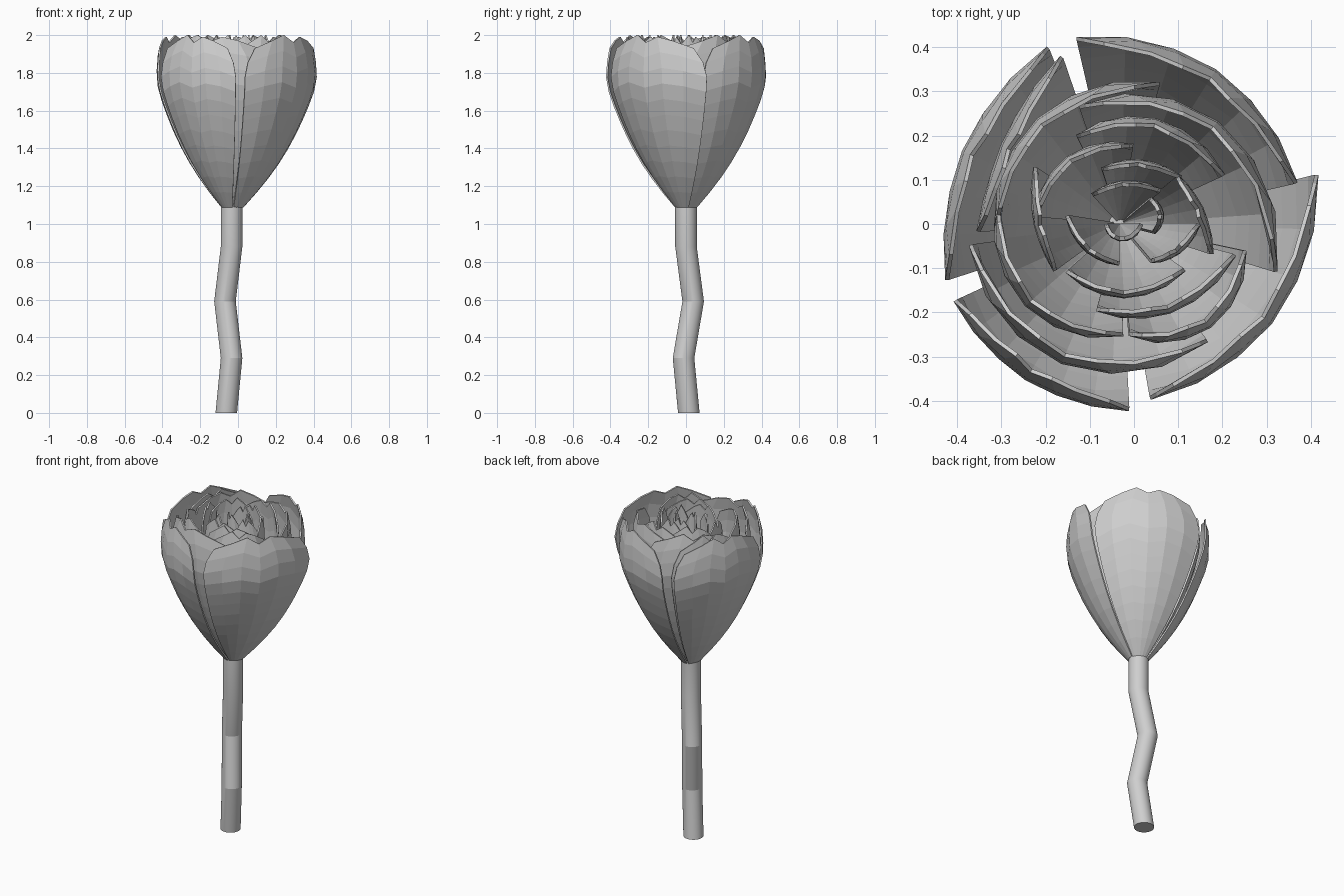
import bpy
import bmesh
from math import cos, sin, radians, pi

if "Cube" in bpy.data.objects:
    bpy.data.objects.remove(bpy.data.objects["Cube"], do_unlink=True)

grey = bpy.data.materials.new("plain_grey")
grey.use_nodes = True
colour = (0.62, 0.62, 0.62, 1)
grey.diffuse_color = colour
grey.node_tree.nodes["Principled BSDF"].inputs["Base Color"].default_value = colour

AXIS_X = -0.033
BASE_Z = 1.09
WIDEST_Z = 1.77
# Bud outline: height and relative radius
OUTLINE = [(1.09, .13), (1.2, .35), (1.3, .52), (1.4, .66), (1.5, .78),
           (1.6, .88), (1.69, .96), (1.77, 1), (1.9, .98), (2.0, .92)]
# Two-lobed top edge of every petal, from one side to the other
TOP_EDGE = [1.93, 1.97, 2.0, 1.96, 1.99, 1.97, 1.93]
ROWS = 11

# Petals: start angle, end angle, then radius at start, middle and end
LAYERS = {
    "outer_petal": [(13, 103, .41, .41, .43), (112, 198, .43, .39, .41),
                    (205, 273, .41, .41, .42), (280, 374, .40, .41, .46)],
    "second_petal": [(109, 183, .40, .32, .32), (74, 182, .33, .30, .28),
                     (-17, 109, .37, .32, .28), (188, 307, .34, .34, .33),
                     (275, 348, .25, .31, .29)],
    "third_petal": [(170, 272, .28, .28, .25), (80, 175, .18, .19, .19),
                    (25, 116, .26, .25, .22), (222, 325, .16, .165, .18),
                    (146, 216, .23, .19, .18), (255, 345, .20, .23, .27)],
    "inner_petal": [(37, 108, .175, .15, .13), (-18, 40, .22, .19, .17),
                    (310, 360, .11, .15, .18), (171, 270, .12, .095, .09)],
    "heart_petal": [(39, 133, .12, .095, .09), (-14, 40, .08, .10, .09),
                    (180, 360, .03, .035, .05)],
}


def outline(z):
    for (z0, r0), (z1, r1) in zip(OUTLINE, OUTLINE[1:]):
        if z <= z1:
            return r0 + (r1 - r0) * (z - z0) / (z1 - z0)
    return OUTLINE[-1][1]


def add_grid(name, rings, closed=False):
    """Skin rows of points with quads; closed rows also get end caps."""
    bm = bmesh.new()
    rows = [[bm.verts.new(p) for p in ring] for ring in rings]
    n = len(rows[0])
    for low, high in zip(rows, rows[1:]):
        for i in range(n if closed else n - 1):
            j = (i + 1) % n
            bm.faces.new((low[i], low[j], high[j], high[i]))
    if closed:
        bm.faces.new(rows[0][::-1])
        bm.faces.new(rows[-1])
    mesh = bpy.data.meshes.new(name)
    bm.to_mesh(mesh)
    bm.free()
    mesh.materials.append(grey)
    obj = bpy.data.objects.new(name, mesh)
    bpy.context.collection.objects.link(obj)
    return obj


def add_petal(name, start, end, r_start, r_mid, r_end):
    rings = []
    for row in range(ROWS + 1):
        ring = []
        for col, top in enumerate(TOP_EDGE):
            z = BASE_Z + (top - BASE_Z) * row / ROWS
            # Sides round over above the widest point
            inset = 3.5 * max(0, z - WIDEST_Z) ** 2
            t = inset + (1 - 2 * inset) * col / (len(TOP_EDGE) - 1)
            a = radians(start + (end - start) * t)
            # Parabola through the three radii
            size = (r_start * (1 - t) * (1 - 2 * t) + r_mid * 4 * t * (1 - t)
                    + r_end * t * (2 * t - 1))
            r = size * outline(z)
            ring.append((AXIS_X + r * cos(a), r * sin(a), z))
        rings.append(ring)
    obj = add_grid(name, rings)
    shell = obj.modifiers.new("thickness", "SOLIDIFY")
    shell.thickness = 0.009
    shell.offset = 0


# Petals, flat shaded
for layer, petals in LAYERS.items():
    for number, petal in enumerate(petals, 1):
        add_petal(f"{layer}_{number}", *petal)

# Crooked stem
STEM_PATH = [(-.062, .015, 0), (-.034, -.013, .29), (-.069, .038, .59),
             (-.034, 0, .88), (-.034, 0, 1.1)]
SIDES = 32
stem = add_grid("stem", [[(x + .057 * cos(2 * pi * i / SIDES),
                           y + .057 * sin(2 * pi * i / SIDES), z)
                          for i in range(SIDES)] for x, y, z in STEM_PATH], True)
bpy.ops.object.select_all(action="DESELECT")
stem.select_set(True)
bpy.context.view_layer.objects.active = stem
bpy.ops.object.shade_smooth_by_angle(angle=radians(13))
